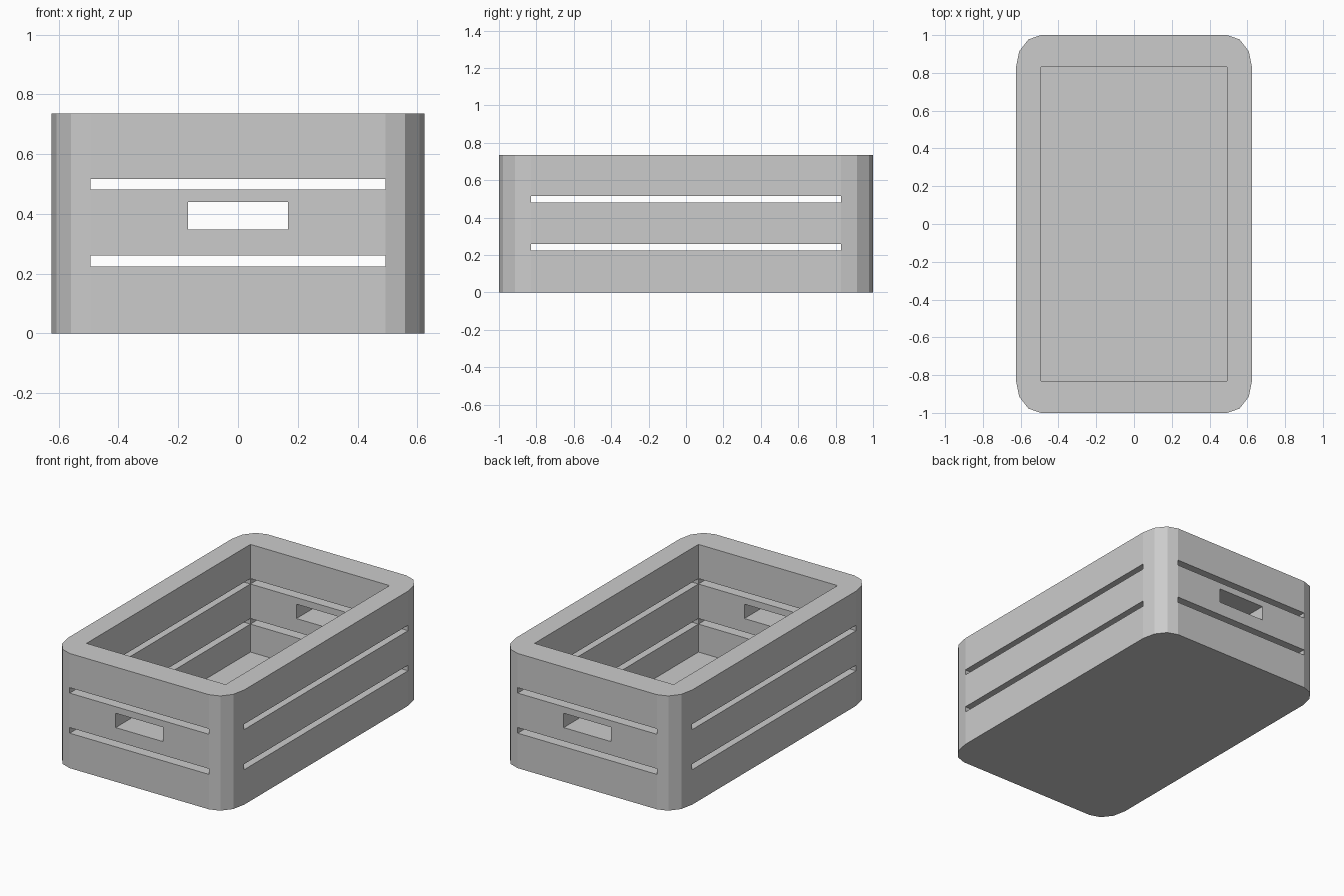
import bpy, bmesh
from math import sin, cos, pi

if "Cube" in bpy.data.objects:
    bpy.data.objects.remove(bpy.data.objects["Cube"])

HX, HY, H = 0.625, 1.0, 0.735      # outer half sizes and height
IX, IY, FLOOR = 0.493, 0.83, 0.045  # cavity half sizes and floor top


def finish(name, bm):
    bmesh.ops.recalc_face_normals(bm, faces=bm.faces)
    me = bpy.data.meshes.new(name)
    bm.to_mesh(me)
    bm.free()
    ob = bpy.data.objects.new(name, me)
    bpy.context.collection.objects.link(ob)
    return ob


def box(name, hx, hy, z0, z1):
    bm = bmesh.new()
    bmesh.ops.create_cube(bm, size=1)
    for v in bm.verts:
        v.co = (v.co.x * 2 * hx, v.co.y * 2 * hy, z0 + (v.co.z + 0.5) * (z1 - z0))
    return finish(name, bm)


# crate body: rectangle with three-segment rounded corners, extruded up
bm = bmesh.new()
ring = []
for q, (sx, sy) in enumerate([(1, 1), (-1, 1), (-1, -1), (1, -1)]):
    for i in range(4):
        a = q * pi / 2 + i * pi / 6
        ring.append(bm.verts.new((sx * IX + (HX - IX) * cos(a),
                                  sy * IY + (HY - IY) * sin(a), 0)))
base = bm.faces.new(ring)
top = bmesh.ops.extrude_face_region(bm, geom=[base], use_keep_orig=True)
bmesh.ops.translate(bm, vec=(0, 0, H),
                    verts=[g for g in top['geom'] if isinstance(g, bmesh.types.BMVert)])
crate = finish("crate", bm)

# cutters: cavity, slots through ends and sides, hand holes in both ends
cutters = [box("cavity_cutter", IX, IY, FLOOR, H + 0.2),
           box("hand_hole_cutter", 0.167, 1.2, 0.347, 0.439)]
for z0, z1 in [(0.224, 0.26), (0.481, 0.516)]:
    cutters.append(box("end_slot_cutter", IX, 1.2, z0, z1))
    cutters.append(box("side_slot_cutter", 0.8, IY, z0, z1))

for c in cutters:
    m = crate.modifiers.new(c.name, 'BOOLEAN')
    m.operation = 'DIFFERENCE'
    m.solver = 'EXACT'
    m.object = c
bpy.context.view_layer.objects.active = crate
crate.select_set(True)
for m in list(crate.modifiers):
    bpy.ops.object.modifier_apply(modifier=m.name)
for c in cutters:
    bpy.data.objects.remove(c, do_unlink=True)
